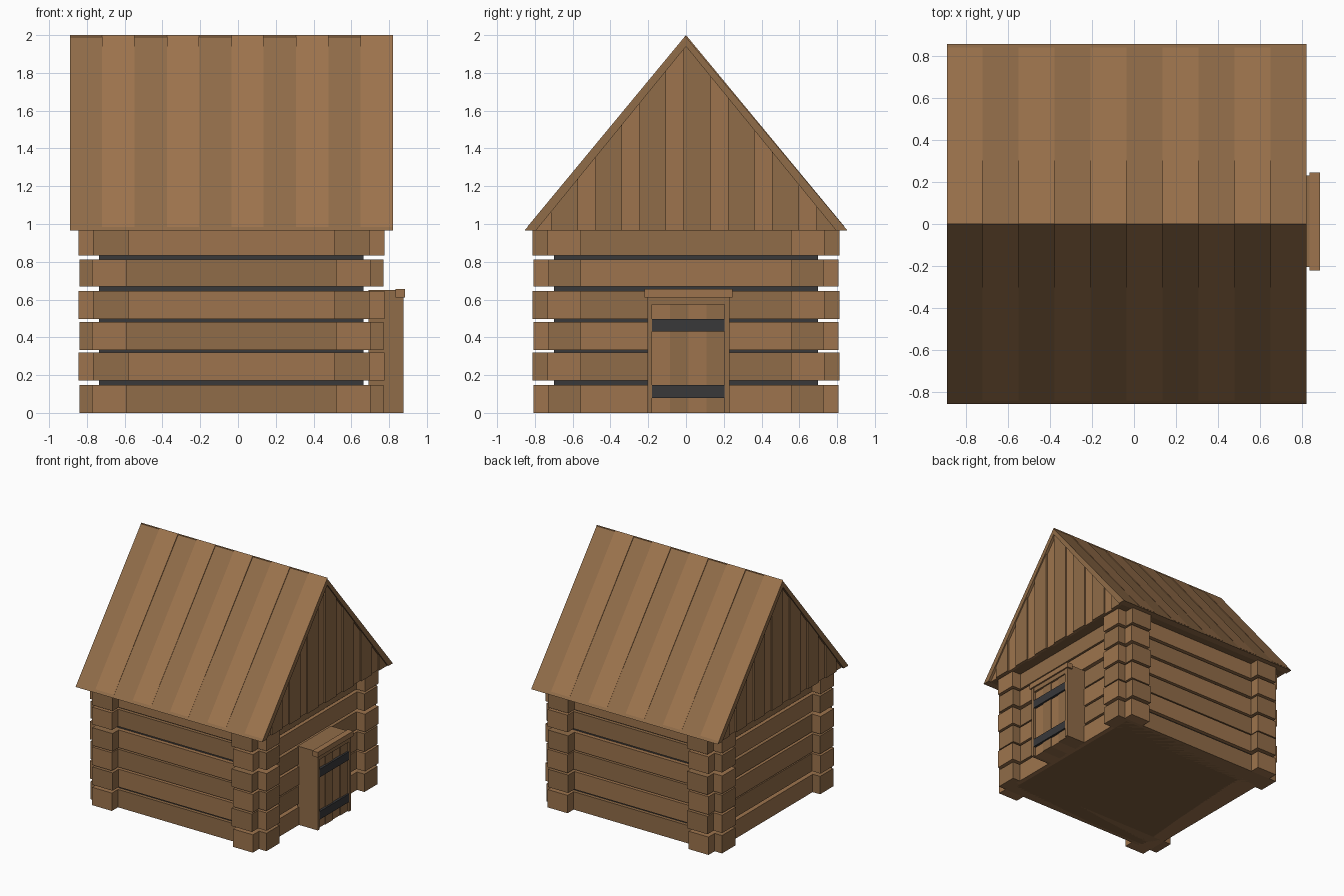
import bpy

if "Cube" in bpy.data.objects:
    bpy.data.objects.remove(bpy.data.objects["Cube"])

CX = -0.035  # middle of the house along x


def material(name, rgb):
    m = bpy.data.materials.new(name)
    m.diffuse_color = (*rgb, 1)
    m.use_nodes = True
    m.node_tree.nodes["Principled BSDF"].inputs["Base Color"].default_value = m.diffuse_color
    return m


LIGHT = material("light_wood", (0.34, 0.175, 0.075))
MID = material("mid_wood", (0.28, 0.15, 0.065))
DARK = material("dark_wood", (0.21, 0.11, 0.048))
IRON = material("dark_grey", (0.04, 0.04, 0.042))


def prism(name, profile, x0, x1, mat):
    """Extrude a (y, z) outline along x."""
    n = len(profile)
    verts = [(x, y, z) for x in (x0, x1) for y, z in profile]
    faces = [tuple(range(n))[::-1], tuple(range(n, 2 * n))]
    faces += [(i, (i + 1) % n, n + (i + 1) % n, n + i) for i in range(n)]
    # keep normals outward for either outline direction
    area = sum(profile[i][0] * profile[(i + 1) % n][1]
               - profile[(i + 1) % n][0] * profile[i][1] for i in range(n))
    if area < 0:
        faces = [f[::-1] for f in faces]
    mesh = bpy.data.meshes.new(name)
    mesh.from_pydata(verts, [], faces)
    mesh.materials.append(mat)
    ob = bpy.data.objects.new(name, mesh)
    bpy.context.collection.objects.link(ob)
    return ob


def box(name, x, y, z, mat):
    return prism(name, [(y[0], z[0]), (y[1], z[0]), (y[1], z[1]), (y[0], z[1])],
                 x[0], x[1], mat)


# Dark inner core seen through the gaps, and floor
box("inner_walls", (-0.735, 0.665), (-0.70, 0.70), (0.005, 0.96), IRON)
box("floor", (-0.735, 0.665), (-0.70, 0.70), (0.0, 0.004), DARK)

# Crossing wall logs, six courses
courses = [(0, 0.148), (0.172, 0.32), (0.333, 0.482),
           (0.498, 0.645), (0.67, 0.812), (0.832, 0.965)]
for i, z in enumerate(courses):
    odd = i % 2
    a, b = (LIGHT, MID) if odd else (MID, LIGHT)
    j = 0.005 * odd
    for s, side in ((-1, "front"), (1, "back")):
        y = sorted((s * (0.728 + j), s * 0.555))
        box(f"{side}_log", (CX - 0.805 - j, CX + 0.805 + j), y, z, a)
    for s, side in ((-1, "left"), (1, "right")):
        x = sorted((CX + s * (0.737 - j), CX + s * (0.555 - 2 * j)))
        box(f"{side}_log", x, (-0.808 - j, 0.808 + j), z, b)

# Attic body
G0, G1 = CX - 0.825, CX + 0.825
prism("attic", [(-0.80, 0.965), (0.80, 0.965), (0, 1.945)], G0, G1, DARK)

# Gable boards, every other one raised
W = 0.117
for end in (-1, 1):
    for k in range(-7, 7):
        y0, y1 = max(k * W, -0.80), min((k + 1) * W, 0.80)
        raised = k % 2 == 0
        if raised:
            y0, y1 = y0 - 0.012, y1 + 0.012
            y0, y1 = max(y0, -0.80), min(y1, 0.80)
        top = lambda y: 1.945 - 1.225 * abs(y)
        prof = [(y0, 0.965), (y1, 0.965), (y1, top(y1))]
        if y0 < 0 < y1:
            prof.append((0, top(0)))
        prof.append((y0, top(y0)))
        face = 0.845 if raised else 0.833
        x = sorted((CX + end * 0.815, CX + end * face))
        prism("gable_board", prof, *x, MID if raised else LIGHT)

# Roof planks: raised light ones alternate with low dark ones
flat = [(0, 1.99), (0.855, 0.965), (0.795, 0.965), (0, 1.94)]
high = [(0, 2.0), (0.84, 0.985), (0.795, 0.985), (0, 1.94)]
R0, P = CX - 0.855, 0.171
for s in (-1, 1):
    prism("roof_deck", [(s * y, z) for y, z in flat], R0, R0 + 10 * P, MID)
    for k in range(10):
        if k % 2 == (1 if s < 0 else 0):
            prism("roof_plank", [(s * y, z) for y, z in high],
                  R0 + k * P, R0 + (k + 1) * P, LIGHT)

# Door planks, iron straps
for k in range(4):
    y = -0.18 + 0.0963 * k
    box("door_plank", (0.69, 0.855 + 0.006 * (k % 2)), (y, y + 0.0963), (0, 0.58),
        MID if k % 2 else LIGHT)
for z in (0.08, 0.43):
    box("door_strap", (0.84, 0.875), (-0.18, 0.205), (z, z + 0.067), IRON)

# Door frame: stepped posts and lintel
for y in ((-0.205, -0.18), (0.205, 0.23)):
    box("door_post", (0.69, 0.875), y, (0, 0.615), MID)
box("door_head", (0.69, 0.872), (-0.18, 0.205), (0.575, 0.615), MID)
box("lintel_back", (0.69, 0.835), (-0.205, 0.23), (0.615, 0.65), MID)
box("lintel_front", (0.835, 0.885), (-0.22, 0.245), (0.612, 0.655), LIGHT)
